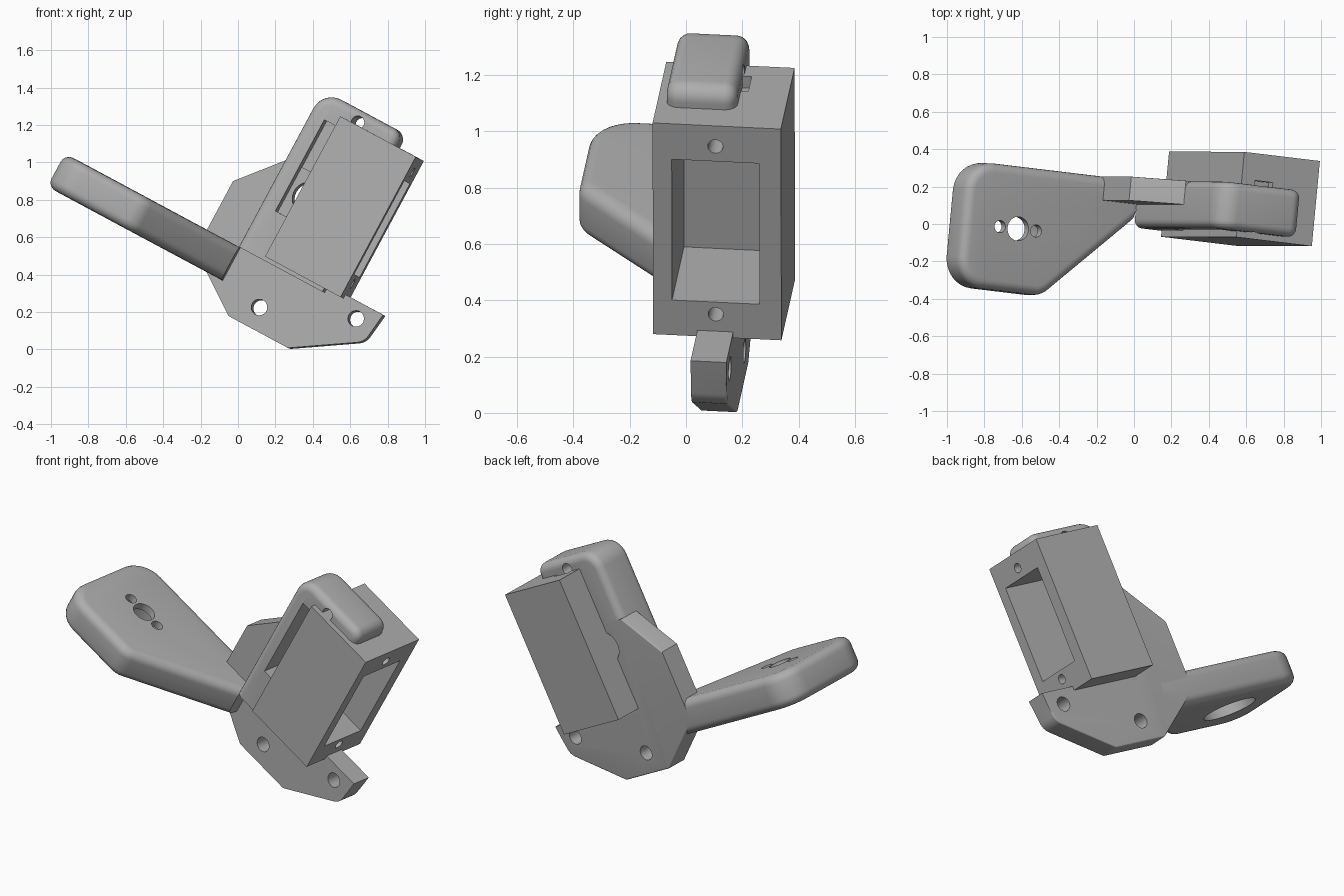
import bpy, bmesh, math
from mathutils import Vector, Matrix

cube = bpy.data.objects.get("Cube")
if cube:
    bpy.data.objects.remove(cube)

# Local axes of the tilted bracket: x along the arm, y to the back, z along the holder
Y = Vector((0.094, 0.9945, -0.048)).normalized()
Z = Vector((0.473, -0.002, 0.881))
Z = (Z - Z.dot(Y) * Y).normalized()
X = Y.cross(Z)
TILT = Matrix((X, Y, Z)).transposed().to_4x4()

grey = bpy.data.materials.new("plain_grey")
grey.use_nodes = True
COLOUR = (0.42, 0.42, 0.42, 1)
grey.diffuse_color = COLOUR
grey.node_tree.nodes["Principled BSDF"].inputs["Base Color"].default_value = COLOUR


def add_object(name, bm):
    bmesh.ops.recalc_face_normals(bm, faces=bm.faces)
    mesh = bpy.data.meshes.new(name)
    bm.to_mesh(mesh)
    bm.free()
    mesh.materials.append(grey)
    obj = bpy.data.objects.new(name, mesh)
    bpy.context.collection.objects.link(obj)
    obj.matrix_world = TILT
    return obj


def rounded(points, steps=8):
    """Outline of (a, b, radius) corners with arcs put in."""
    out = []
    for i, (a, b, r) in enumerate(points):
        p = Vector((a, b))
        if not r:
            out.append(p)
            continue
        d1 = (Vector(points[i - 1][:2]) - p).normalized()
        d2 = (Vector(points[(i + 1) % len(points)][:2]) - p).normalized()
        half = d1.angle(d2) / 2
        centre = p + (d1 + d2).normalized() * r / math.sin(half)
        start = p + d1 * r / math.tan(half) - centre
        end = p + d2 * r / math.tan(half) - centre
        sweep = start.angle_signed(end)
        for k in range(steps + 1):
            out.append(centre + Matrix.Rotation(-sweep * k / steps, 2) @ start)
    return out


def prism(name, points, low, high, upright, fillet=0, rule=None):
    """Extrude an outline; upright outlines lie in x-z, the others in x-y."""
    bm = bmesh.new()
    put = (lambda p, h: (p.x, h, p.y)) if upright else (lambda p, h: (p.x, p.y, h))
    axis = 1 if upright else 2
    outline = rounded(points)
    rings = [[bm.verts.new(put(p, h)) for p in outline] for h in (low, high)]
    for ring in rings:
        bm.faces.new(ring)
    n = len(outline)
    for i in range(n):
        j = (i + 1) % n
        bm.faces.new((rings[0][i], rings[0][j], rings[1][j], rings[1][i]))
    bmesh.ops.recalc_face_normals(bm, faces=bm.faces)
    if fillet:
        edges = [e for e in bm.edges
                 if abs(e.verts[0].co[axis] - e.verts[1].co[axis]) < 1e-5
                 and rule((e.verts[0].co + e.verts[1].co) / 2)]
        bmesh.ops.bevel(bm, geom=edges, offset=fillet, segments=5, profile=0.5,
                        affect='EDGES', clamp_overlap=True)
    return add_object(name, bm)


def block(name, low, high):
    return prism(name, [(low[0], low[1], 0), (high[0], low[1], 0),
                        (high[0], high[1], 0), (low[0], high[1], 0)],
                 low[2], high[2], False)


def peg(centre, radius, length, axis):
    bm = bmesh.new()
    turn = {'X': Matrix.Rotation(math.pi / 2, 4, 'Y'),
            'Y': Matrix.Rotation(math.pi / 2, 4, 'X'), 'Z': Matrix()}[axis]
    bmesh.ops.create_cone(bm, cap_ends=True, segments=32, radius1=radius, radius2=radius,
                          depth=length, matrix=Matrix.Translation(centre) @ turn)
    return add_object("cutter", bm)


def finish(obj, cutters):
    """Cut the holes, bake the result and shade it."""
    bpy.context.view_layer.update()
    for c in cutters:
        c.hide_render = True
        mod = obj.modifiers.new("cut", 'BOOLEAN')
        mod.operation, mod.solver, mod.object = 'DIFFERENCE', 'EXACT', c
    graph = bpy.context.evaluated_depsgraph_get()
    mesh = bpy.data.meshes.new_from_object(obj.evaluated_get(graph))
    obj.modifiers.clear()
    obj.data = mesh
    for c in cutters:
        bpy.data.objects.remove(c)
    bpy.ops.object.select_all(action='DESELECT')
    obj.select_set(True)
    bpy.context.view_layer.objects.active = obj
    bpy.ops.object.shade_smooth_by_angle(angle=math.radians(30))


BACK = 0.208

# Horn arm with a recess below and three holes above
arm = prism("horn_arm", [(-1.285, -0.465, 0.16), (-0.762, -0.465, 0.12), (-0.256, -0.006, 0),
                         (-0.256, BACK, 0), (-1.285, BACK, 0.16)],
            0.285, 0.485, False, 0.05, lambda m: m.x < -0.26)
hub = Vector((-0.956, -0.126, 0.4))
finish(arm, [peg(hub + Vector((0, 0, -0.11)), 0.155, 0.3, 'Z'), peg(hub, 0.064, 0.5, 'Z')]
       + [peg(hub + Vector((s * 0.11, 0, 0)), 0.033, 0.5, 'Z') for s in (-1, 1)])

# Mounting plate with gusset, end tab and two screw holes
plate = prism("mounting_plate", [(-0.139, 0.133, 0.03), (0.224, 0.133, 0.03), (0.57, 0.355, 0.08),
                                 (0.591, 0.53, 0), (-0.08, 0.53, 0), (-0.08, 1.02, 0),
                                 (-0.256, 1.02, 0), (-0.46, 0.78, 0), (-0.46, 0.36, 0)],
              0.08, BACK, True, 0.05,
              lambda m: m.y > 0.2 and (m.z < 0.4 or -0.45 < m.x < -0.26))
finish(plate, [peg((-0.015, 0.1, 0.252), 0.043, 0.5, 'Y'), peg((0.472, 0.1, 0.443), 0.043, 0.5, 'Y'),
               peg((-0.055, 0.1, 0.888), 0.09, 0.5, 'Y')])

# Wall and cap that wrap round the box
wall = prism("wall_and_cap", [(-0.256, 0.485, 0), (0.258, 0.485, 0), (0.258, 0.52, 0),
                              (-0.08, 0.52, 0), (-0.08, 1.34, 0), (0.238, 1.34, 0),
                              (0.238, 1.437, 0.06), (-0.256, 1.437, 0.11)],
             -0.045, BACK, True, 0.045,
             lambda m: m.z > 1.4 or m.x < -0.2 and m.z > 0.6 or m.x > 0.2 and m.z > 1.3)
finish(wall, [block("cutter", (-0.17, -0.2, 0.747), (0.05, 0.09, 1.30)),
              peg((-0.055, 0.1, 0.888), 0.09, 0.5, 'Y'), peg((-0.005, 0.1, 1.372), 0.035, 0.8, 'Y')])

# Motor box, open on its outer side
box = block("motor_box", (-0.10, -0.078, 0.506), (0.361, 0.38, 1.357))
finish(box, [block("cutter", (-0.04, -0.01, 0.647), (0.5, 0.302, 1.214)),
             block("cutter", (-0.02, 0.1, 1.31), (0.09, 0.235, 1.5))]
       + [peg((0.361, 0.146, h), 0.027, 0.3, 'X') for h in (0.598, 1.274)])
